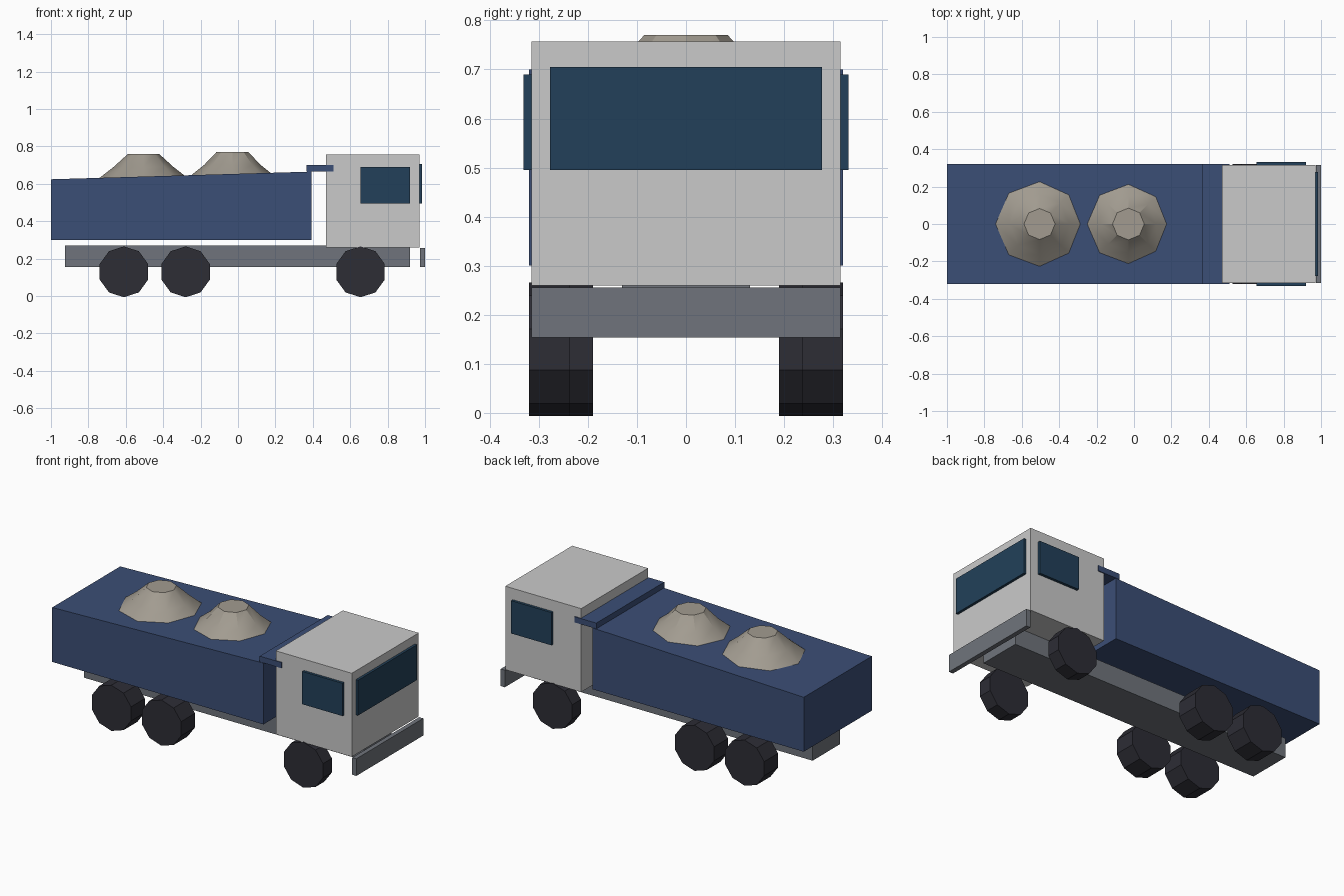
import bpy, bmesh, math
from mathutils import Matrix

cube = bpy.data.objects.get("Cube")
if cube:
    bpy.data.objects.remove(cube, do_unlink=True)


def material(name, rgb):
    m = bpy.data.materials.new(name)
    m.use_nodes = True
    m.diffuse_color = (*rgb, 1)
    m.node_tree.nodes["Principled BSDF"].inputs["Base Color"].default_value = (*rgb, 1)
    return m


cab_white = material("cab_white", (0.59, 0.59, 0.59))
bed_blue = material("bed_blue", (0.044, 0.077, 0.181))
frame_grey = material("frame_grey", (0.16, 0.175, 0.2))
glass_blue = material("glass_blue", (0.016, 0.051, 0.1))
tyre_black = material("tyre_black", (0.026, 0.026, 0.036))
gravel_tan = material("gravel_tan", (0.36, 0.33, 0.28))


def finish(name, bm, mat):
    bmesh.ops.recalc_face_normals(bm, faces=bm.faces)
    mesh = bpy.data.meshes.new(name)
    bm.to_mesh(mesh)
    bm.free()
    mesh.materials.append(mat)
    obj = bpy.data.objects.new(name, mesh)
    bpy.context.collection.objects.link(obj)
    return obj


def box(name, x, y, z, mat, rear_drop=0):
    """Box from (low, high) ranges; rear_drop lowers its top rear edge."""
    bm = bmesh.new()
    bmesh.ops.create_cube(bm, size=1)
    for v in bm.verts:
        rear_top = v.co.x < 0 and v.co.z > 0
        v.co = [r[1] if c > 0 else r[0] for c, r in zip(v.co, (x, y, z))]
        if rear_top:
            v.co.z -= rear_drop
    return finish(name, bm, mat)


def wheel(name, x, y_in, y_out, side):
    """Ten-sided wheel lying across the truck."""
    radius = 0.136
    bm = bmesh.new()
    bmesh.ops.create_cone(bm, cap_ends=True, segments=10, radius1=radius,
                          radius2=radius, depth=y_out - y_in)
    # Point a corner forwards so that the wheel rests on a flat side
    lowest = radius * math.cos(math.pi / 10)
    bmesh.ops.transform(bm, verts=bm.verts, matrix=Matrix.Translation(
        (x, side * (y_in + y_out) / 2, lowest)) @ Matrix.Rotation(math.pi / 2, 4, 'X'))
    return finish(name, bm, tyre_black)


def mound(name, x, profile):
    """Eight-sided heap lofted through (radius, height) rings."""
    bm = bmesh.new()
    rings = [[bm.verts.new((x + r * math.cos(a * math.pi / 4),
                            r * math.sin(a * math.pi / 4), z)) for a in range(8)]
             for r, z in profile]
    for low, high in zip(rings, rings[1:]):
        for i in range(8):
            j = (i + 1) % 8
            bm.faces.new((low[i], low[j], high[j], high[i]))
    bm.faces.new(rings[0])
    bm.faces.new(rings[-1])
    obj = finish(name, bm, gravel_tan)
    bpy.ops.object.select_all(action='DESELECT')
    obj.select_set(True)
    bpy.context.view_layer.objects.active = obj
    bpy.ops.object.shade_smooth_by_angle(angle=math.radians(32))
    return obj


# Frame and bumper
box("chassis", (-0.925, 0.92), (-0.13, 0.13), (0.154, 0.27), frame_grey)
box("front_bumper", (0.973, 1.0), (-0.315, 0.315), (0.154, 0.256), frame_grey)

# Cab and glass
box("cab", (0.47, 0.97), (-0.315, 0.315), (0.26, 0.757), cab_white)
box("windshield", (0.968, 0.985), (-0.277, 0.277), (0.495, 0.705), glass_blue)
for side, label in ((1, "left"), (-1, "right")):
    box(f"{label}_window", (0.655, 0.92), sorted((side * 0.313, side * 0.331)),
        (0.495, 0.69), glass_blue)

# Cargo bed with sloping top, and guard reaching over to the cab
box("cargo_bed", (-1.0, 0.392), (-0.32, 0.32), (0.30, 0.665), bed_blue, rear_drop=0.041)
box("bed_guard", (0.367, 0.51), (-0.32, 0.32), (0.666, 0.70), bed_blue)

# Gravel load
mound("rear_mound", -0.505, ((0.24, 0.628), (0.16, 0.69), (0.083, 0.76)))
mound("front_mound", -0.03, ((0.225, 0.642), (0.15, 0.702), (0.085, 0.77)))

# Wheels: narrow front pair, wide rear pairs
for side, label in ((1, "left"), (-1, "right")):
    wheel(f"{label}_front_wheel", 0.655, 0.237, 0.32, side)
    wheel(f"{label}_middle_wheel", -0.28, 0.19, 0.32, side)
    wheel(f"{label}_rear_wheel", -0.61, 0.19, 0.32, side)
